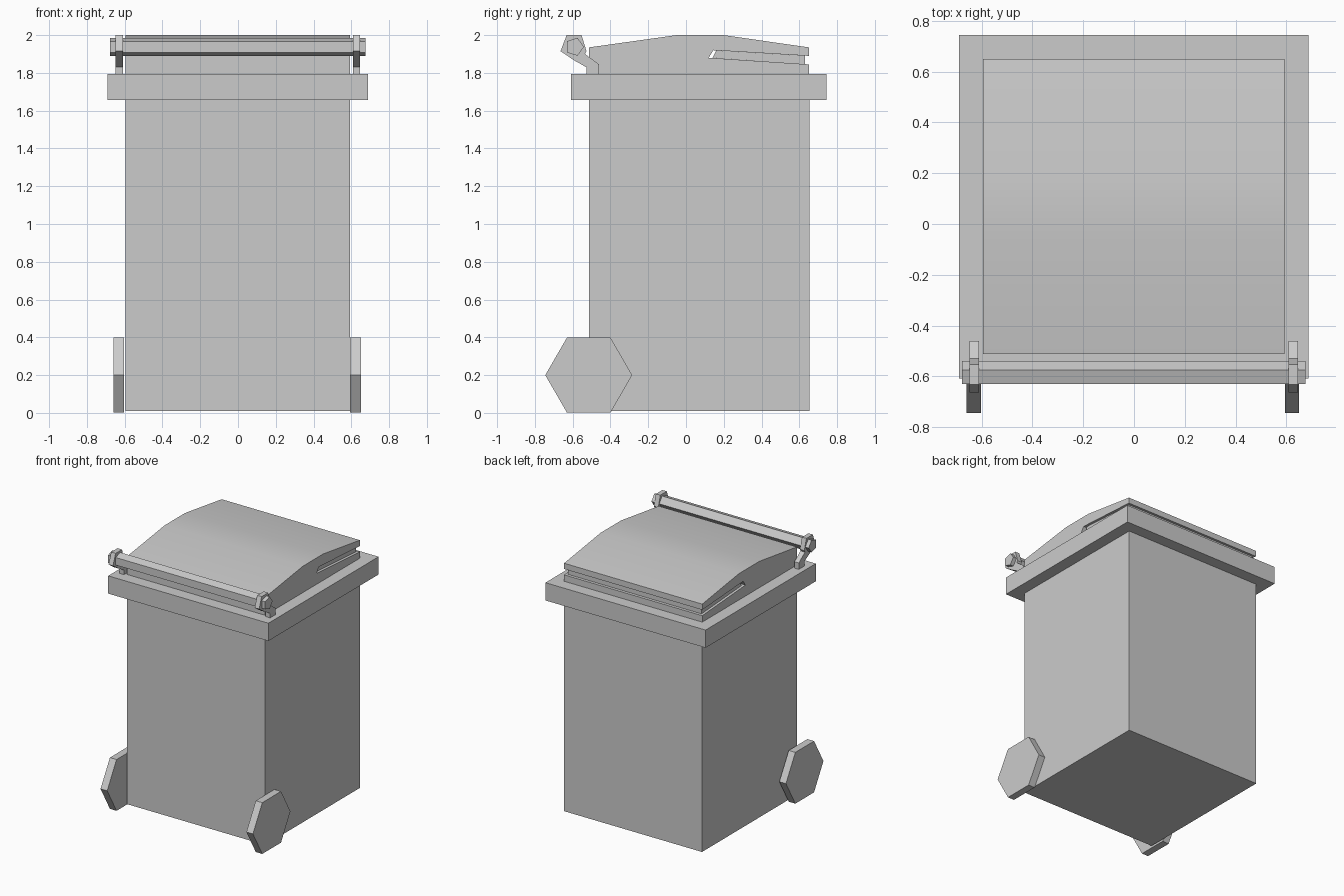
import bpy, math

if "Cube" in bpy.data.objects:
    bpy.data.objects.remove(bpy.data.objects["Cube"])


def prism(name, profile, x0, x1):
    """Extrude a (y, z) outline along x; outline runs counter-clockwise seen from +x."""
    n = len(profile)
    verts = [(x, y, z) for x in (x0, x1) for y, z in profile]
    faces = [tuple(reversed(range(n))), tuple(range(n, 2 * n))]
    faces += [(i, (i + 1) % n, n + (i + 1) % n, n + i) for i in range(n)]
    mesh = bpy.data.meshes.new(name)
    mesh.from_pydata(verts, [], faces)
    mesh.update()
    obj = bpy.data.objects.new(name, mesh)
    bpy.context.collection.objects.link(obj)
    return obj


def rect(y0, y1, z0, z1):
    return [(y0, z0), (y1, z0), (y1, z1), (y0, z1)]


def ngon(sides, y, z, r):
    return [(y + r * math.cos(2 * math.pi * i / sides),
             z + r * math.sin(2 * math.pi * i / sides)) for i in range(sides)]


# Bin body and overhanging rim
prism("bin_body", rect(-0.513, 0.653, 0.01, 1.66), -0.595, 0.593)
prism("bin_rim", rect(-0.608, 0.745, 1.657, 1.795), -0.69, 0.687)

# Domed lid with a grip slot notched into its profile
lid = prism("lid", [(-0.513, 1.79), (0.65, 1.79), (0.65, 1.845), (0.12, 1.88),
                    (0.145, 1.92), (0.65, 1.89), (0.65, 1.935), (0.2, 2.0),
                    (-0.05, 2.0), (-0.513, 1.935)], -0.595, 0.593)
bpy.context.view_layer.objects.active = lid
lid.select_set(True)
bpy.ops.object.shade_smooth_by_angle(angle=math.radians(25))

# Recessed floor of the grip slot
prism("lid_slot_core", [(0.14, 1.879), (0.63, 1.846), (0.63, 1.891), (0.16, 1.919)],
      -0.575, 0.573)

# Five-sided handle bar
prism("handle_bar", ngon(5, -0.59, 1.938, 0.05), -0.677, 0.675)

# Bracket and six-sided wheel on each side
bracket = [(-0.664, 1.915), (-0.595, 1.868), (-0.528, 1.83), (-0.528, 1.793),
           (-0.46, 1.793), (-0.46, 1.845), (-0.535, 1.9), (-0.527, 1.915),
           (-0.553, 2.0), (-0.632, 2.0)]
for side, b0, b1, w0, w1 in (("left", -0.648, -0.61, -0.66, -0.603),
                             ("right", 0.608, 0.646, 0.594, 0.65)):
    prism("handle_bracket_" + side, bracket, b0, b1)
    prism("wheel_" + side, ngon(6, -0.515, 0.2, 0.23), w0, w1)
